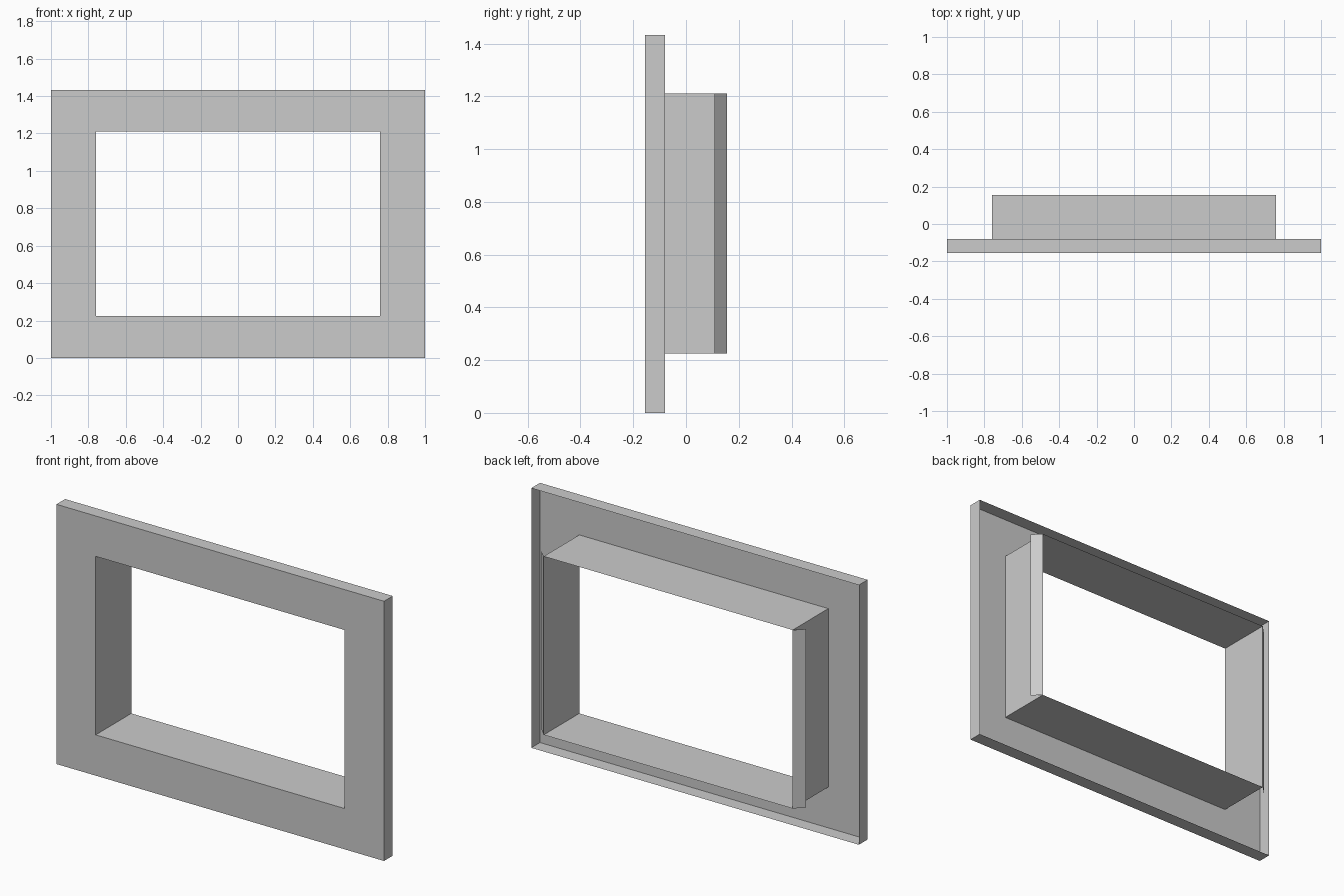
import bpy, bmesh

if "Cube" in bpy.data.objects:
    bpy.data.objects.remove(bpy.data.objects["Cube"])

FRONT, LIP, BEND, BACK = -0.155, -0.079, 0.108, 0.155   # depths along y
OUTER = (1.0, 0.0, 1.433)       # half width, bottom, top
INNER = (0.76, 0.225, 1.21)


def ring(bm, size, y):
    w, z0, z1 = size
    return [bm.verts.new((x, y, z)) for x, z in ((-w, z0), (w, z0), (w, z1), (-w, z1))]


def bridge(bm, a, b):
    for i in range(4):
        j = (i + 1) % 4
        bm.faces.new((a[i], a[j], b[j], b[i]))


def finish(bm, name):
    mesh = bpy.data.meshes.new(name)
    bm.to_mesh(mesh)
    bm.free()
    obj = bpy.data.objects.new(name, mesh)
    bpy.context.collection.objects.link(obj)
    return obj


# Sheet frame: folded outer lip, flat face and deep inner sleeve
bm = bmesh.new()
rings = [ring(bm, OUTER, LIP), ring(bm, OUTER, FRONT),
         ring(bm, INNER, FRONT), ring(bm, INNER, BACK)]
for a, b in zip(rings, rings[1:]):
    bridge(bm, a, b)
bmesh.ops.reverse_faces(bm, faces=[f for f in bm.faces
                                   if abs(f.normal.y) > 0.9 and f.normal.y > 0])
bmesh.ops.recalc_face_normals(bm, faces=bm.faces)
# the flat face must look toward the front
bm.normal_update()
if any(f.normal.y > 0.5 for f in bm.faces):
    bmesh.ops.reverse_faces(bm, faces=bm.faces)
finish(bm, "window_frame_sheet")

# Angled snap tabs folded outward from the back edge of each jamb
bm = bmesh.new()
w, z0, z1 = INNER
d = BACK - BEND
bm.faces.new([bm.verts.new(p) for p in ((w, BACK, z0), (w + d, BEND, z0),
                                        (w + d, BEND, z1), (w, BACK, z1))])
bm.normal_update()
if any(f.normal.y < 0 for f in bm.faces):
    bmesh.ops.reverse_faces(bm, faces=bm.faces)
tabs = finish(bm, "jamb_return_tabs")
tabs.modifiers.new("mirror", 'MIRROR').use_axis[0] = True
